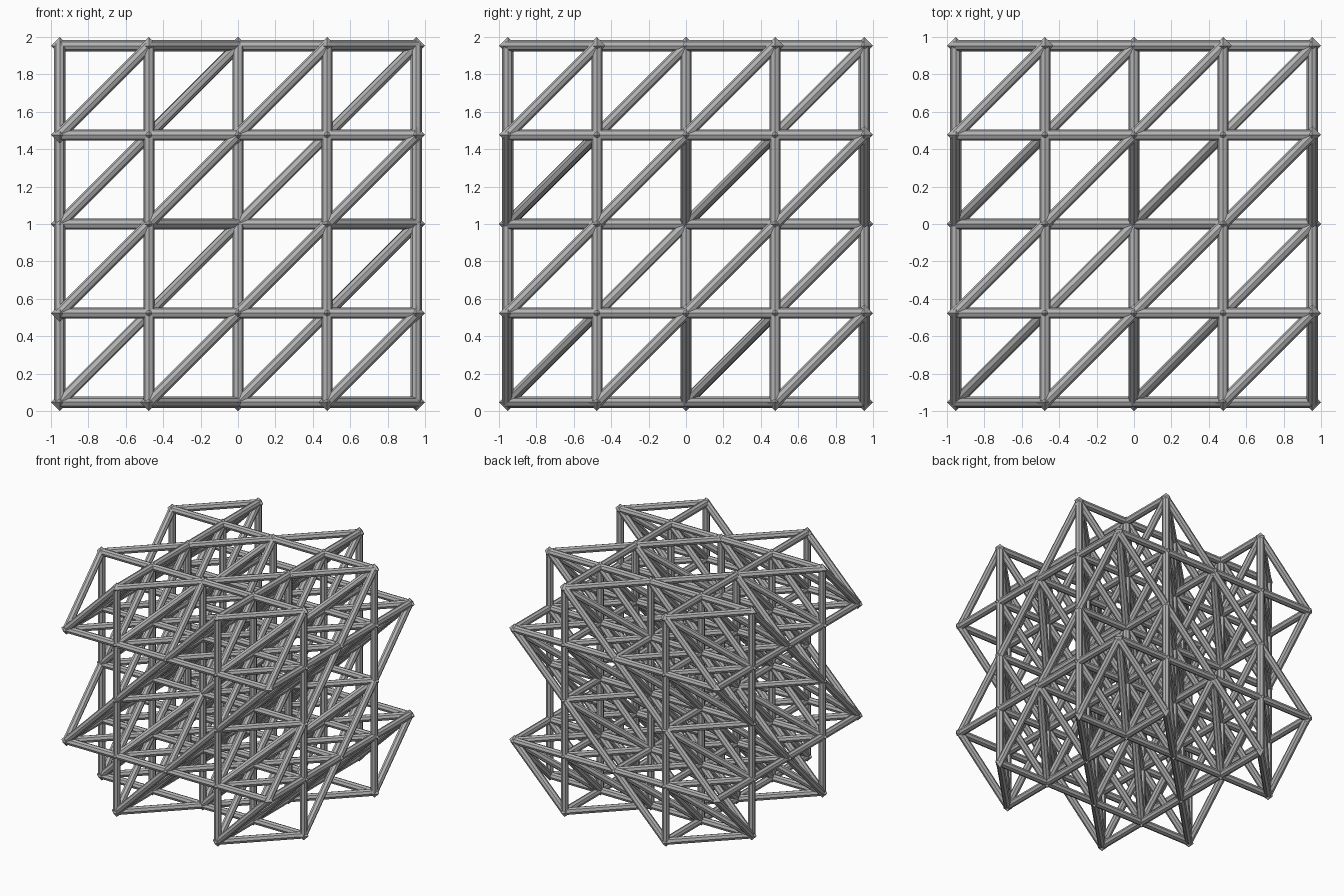
import bpy, bmesh
from itertools import product
from mathutils import Vector, Matrix

if "Cube" in bpy.data.objects:
    bpy.data.objects.remove(bpy.data.objects["Cube"], do_unlink=True)

STEP = 0.4765        # spacing of the lattice points
BAR_R = 0.03         # strut radius
NODE_R = 0.047       # joint radius
SIDES = 8

grey = bpy.data.materials.new("steel_grey")
grey.use_nodes = True
colour = (0.45, 0.45, 0.45, 1)
grey.diffuse_color = colour
grey.node_tree.nodes["Principled BSDF"].inputs["Base Color"].default_value = colour


def is_node(p):
    """Lattice points inside the block, leaving out the corners of the big cells."""
    return max(abs(c) for c in p) <= 2 and any(c % 2 for c in p)


def place(p):
    return Vector(p) * STEP + Vector((0, 0, 1))


def finish(bm, name):
    mesh = bpy.data.meshes.new(name)
    bm.to_mesh(mesh)
    bm.free()
    mesh.materials.append(grey)
    obj = bpy.data.objects.new(name, mesh)
    bpy.context.collection.objects.link(obj)
    return obj


def add_bar(bm, a, b):
    axis = b - a
    turn = axis.to_track_quat('Z', 'Y').to_matrix().to_4x4()
    bmesh.ops.create_cone(bm, cap_ends=True, segments=SIDES, radius1=BAR_R,
                          radius2=BAR_R, depth=axis.length,
                          matrix=Matrix.Translation((a + b) / 2) @ turn)


nodes = [p for p in product(range(-2, 3), repeat=3) if is_node(p)]

# Struts, one object for each direction
directions = {
    "struts_across": (1, 0, 0),
    "struts_deep": (0, 1, 0),
    "struts_upright": (0, 0, 1),
    "braces_flat": (1, 1, 0),
    "braces_front": (1, 0, 1),
    "braces_side": (0, 1, 1),
    "braces_body": (1, 1, 1),
}
for name, d in directions.items():
    bm = bmesh.new()
    for p in nodes:
        q = tuple(a + b for a, b in zip(p, d))
        if is_node(q):
            add_bar(bm, place(p), place(q))
    finish(bm, name)

# Octahedral joints
bm = bmesh.new()
for p in nodes:
    bmesh.ops.create_uvsphere(bm, u_segments=4, v_segments=2, radius=NODE_R,
                              matrix=Matrix.Translation(place(p)))
finish(bm, "joints")
